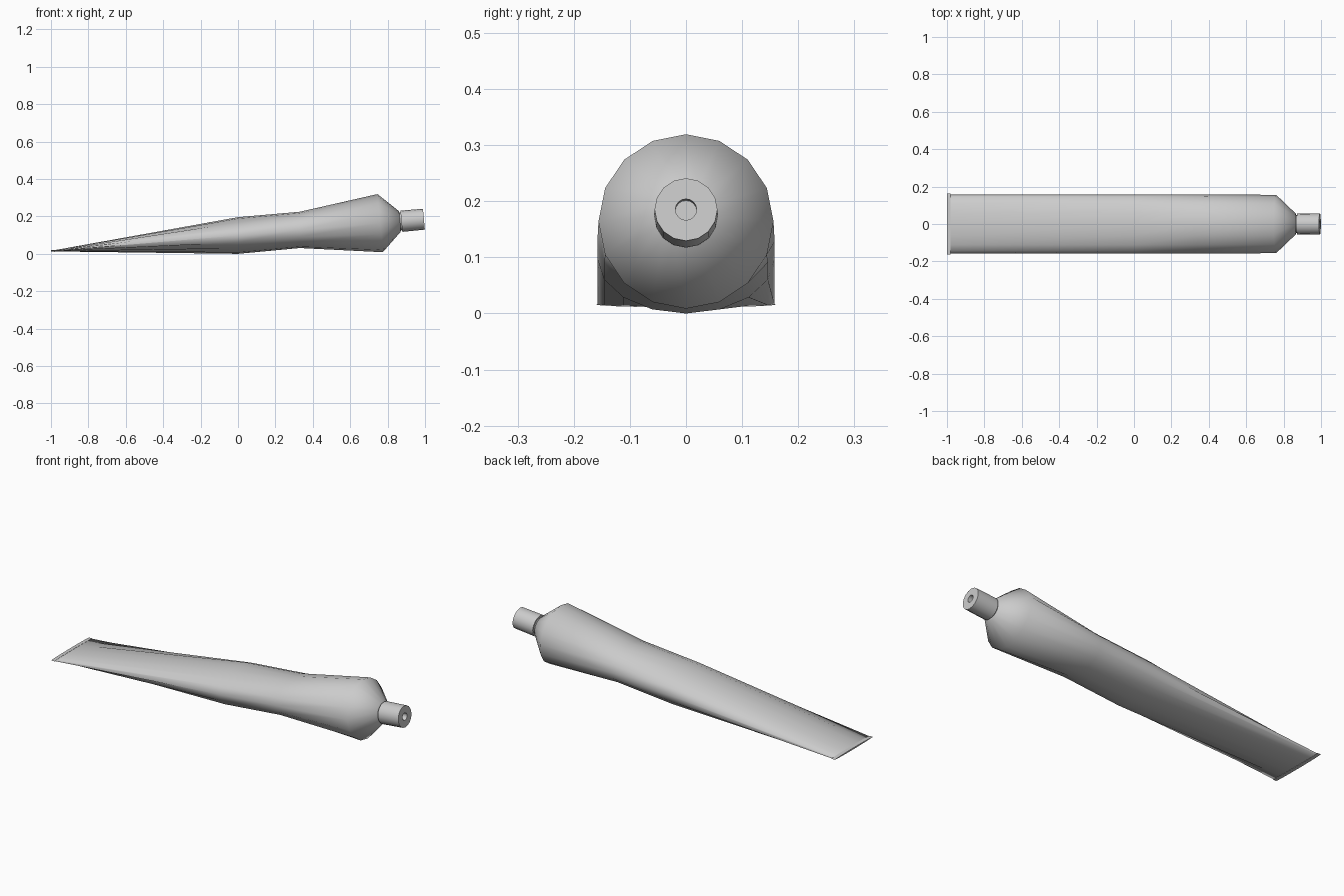
import bpy, bmesh
from math import sin, cos, pi, radians
from mathutils import Vector

if "Cube" in bpy.data.objects:
    bpy.data.objects.remove(bpy.data.objects["Cube"])

SIDES = 16
TILT = radians(5.2)
BASE = Vector((0.76, 0, 0.164))            # centre of the shoulder rim
AXIS = Vector((cos(TILT), 0, sin(TILT)))   # direction of the nozzle


def ring(centre, ry, rz, tilt=0.0):
    up = Vector((-sin(tilt), 0, cos(tilt)))
    side = Vector((0, 1, 0))
    return [Vector(centre) + side * ry * sin(2 * pi * i / SIDES) + up * rz * cos(2 * pi * i / SIDES)
            for i in range(SIDES)]


def nozzle_ring(dist, r):
    return ring(BASE + AXIS * dist, r, r, TILT)


def loft(name, rings, angle):
    bm = bmesh.new()
    loops = [[bm.verts.new(p) for p in r] for r in rings]
    for a, b in zip(loops, loops[1:]):
        for i in range(SIDES):
            j = (i + 1) % SIDES
            bm.faces.new((a[i], a[j], b[j], b[i]))
    bm.faces.new(loops[0])
    bm.faces.new(loops[-1])
    bmesh.ops.recalc_face_normals(bm, faces=bm.faces)
    mesh = bpy.data.meshes.new(name)
    bm.to_mesh(mesh)
    bm.free()
    ob = bpy.data.objects.new(name, mesh)
    bpy.context.collection.objects.link(ob)
    bpy.ops.object.select_all(action='DESELECT')
    ob.select_set(True)
    bpy.context.view_layer.objects.active = ob
    bpy.ops.object.shade_smooth_by_angle(angle=radians(angle))
    return ob


# Squeezed tube body: flat tail swelling to a round, tilted shoulder
loft("tube_body", [
    ring((-0.985, 0, 0.016), 0.158, 0.003),
    ring((0.0, 0, 0.098), 0.158, 0.098),
    ring((0.33, 0, 0.128), 0.158, 0.097),
    nozzle_ring(0.0, 0.156),
    nozzle_ring(0.105, 0.056),
    nozzle_ring(0.107, 0.048),
    nozzle_ring(0.118, 0.048),
], 65)

# Folded crimp across the tail
loft("tail_crimp", [
    ring((-1.0, 0, 0.016), 0.162, 0.004),
    ring((-0.98, 0, 0.016), 0.162, 0.005),
], 30)

# Screw cap with a recessed hole in its end
loft("cap", [
    nozzle_ring(0.114, 0.057),
    nozzle_ring(0.235, 0.056),
    nozzle_ring(0.235, 0.019),
    nozzle_ring(0.205, 0.019),
], 40)
